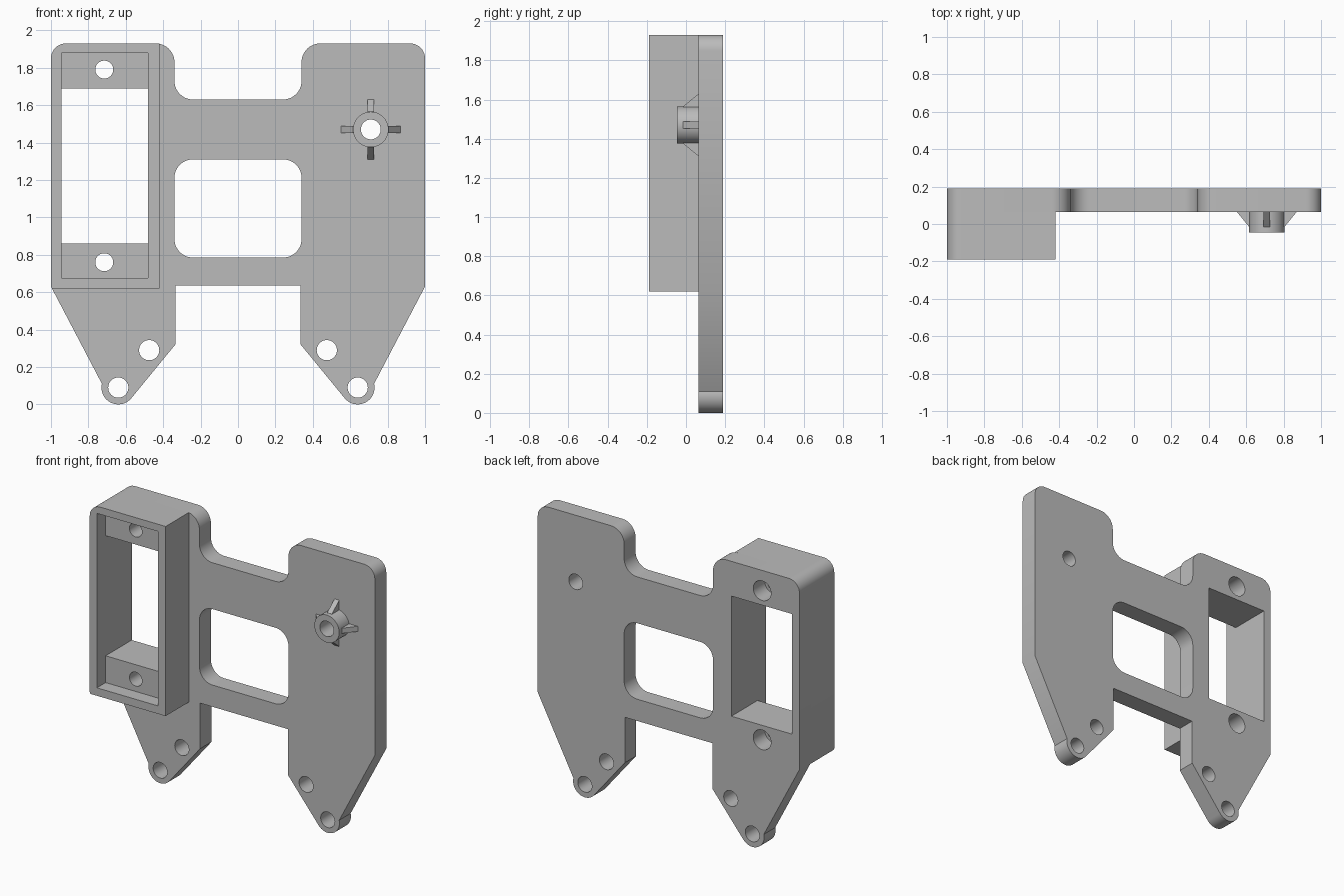
import bpy, bmesh
from math import cos, sin, radians
from mathutils import Matrix

cube = bpy.data.objects.get("Cube")
if cube:
    bpy.data.objects.remove(cube, do_unlink=True)

GREY = (0.5, 0.5, 0.5, 1)
grey = bpy.data.materials.new("plain grey")
grey.use_nodes = True
grey.diffuse_color = GREY
grey.node_tree.nodes["Principled BSDF"].inputs["Base Color"].default_value = GREY

FRONT, SEAT, LEDGE, BACK = -0.19, 0.065, -0.095, 0.19


def arc(x, z, r, start, end, steps=12):
    angles = [radians(start + (end - start) * i / steps) for i in range(steps + 1)]
    return [(x + r * cos(a), z + r * sin(a)) for a in angles]


def circle(x, z, r):
    return arc(x, z, r, 0, 360, 40)[:-1]


def rect(x0, x1, z0, z1):
    return [(x0, z0), (x1, z0), (x1, z1), (x0, z1)]


def prism(name, outline, y0, y1):
    """Extrude an x-z outline along y."""
    bm = bmesh.new()
    face = bm.faces.new([bm.verts.new((x, y0, z)) for x, z in outline])
    ext = bmesh.ops.extrude_face_region(bm, geom=[face])
    moved = [g for g in ext["geom"] if isinstance(g, bmesh.types.BMVert)]
    bmesh.ops.translate(bm, verts=moved, vec=(0, y1 - y0, 0))
    bmesh.ops.recalc_face_normals(bm, faces=bm.faces)
    mesh = bpy.data.meshes.new(name)
    bm.to_mesh(mesh)
    bm.free()
    mesh.materials.append(grey)
    obj = bpy.data.objects.new(name, mesh)
    bpy.context.collection.objects.link(obj)
    return obj


def activate(obj):
    bpy.ops.object.select_all(action="DESELECT")
    obj.select_set(True)
    bpy.context.view_layer.objects.active = obj


def cut(obj, outline, y0, y1):
    cutter = prism("cutter", outline, y0, y1)
    cutter.hide_render = True
    mod = obj.modifiers.new("cut", "BOOLEAN")
    mod.operation, mod.solver, mod.object = "DIFFERENCE", "EXACT", cutter
    activate(obj)
    bpy.ops.object.modifier_apply(modifier=mod.name)
    bpy.data.objects.remove(cutter, do_unlink=True)


def finish(obj):
    activate(obj)
    bpy.ops.object.shade_smooth_by_angle(angle=radians(30))


# Mounting plate: mirrored half outline with a rounded foot and shoulders
half = [(-0.335, 0.635), (-0.335, 0.32)]
half += arc(-0.64, 0.09, 0.09, -40, -193, 20)
half += [(-1, 0.63)]
half += arc(-0.92, 1.85, 0.08, 180, 90)
half += arc(-0.44, 1.83, 0.10, 90, 0)
half += arc(-0.24, 1.73, 0.10, 180, 270)
plate = prism("mounting_plate", half + [(-x, z) for x, z in reversed(half)], SEAT, BACK)

# Rounded central window
window = (arc(0.24, 1.21, 0.1, 0, 90) + arc(-0.24, 1.21, 0.1, 90, 180)
          + arc(-0.24, 0.885, 0.1, 180, 270) + arc(0.24, 0.885, 0.1, 270, 360))
cut(plate, window, 0, 0.3)

# Leg holes
for side in (-1, 1):
    cut(plate, circle(side * 0.475, 0.29, 0.054), 0, 0.3)
    cut(plate, circle(side * 0.64, 0.09, 0.054), 0, 0.3)

# Motor housing: box with a shallow pocket and a deep opening
box = [(-0.995, 0.62), (-1, 0.63)] + arc(-0.92, 1.85, 0.08, 180, 90)
box += [(-0.42, 1.93), (-0.42, 0.62)]
housing = prism("motor_housing", box, FRONT, SEAT)
opening = rect(-0.945, -0.48, 0.86, 1.69)
cut(housing, rect(-0.945, -0.48, 0.675, 1.88), -0.3, LEDGE)
cut(housing, opening, -0.3, 0.3)
cut(plate, opening, -0.3, 0.3)

# Screw holes in the ledges, wider through the plate
for z in (0.76, 1.79):
    cut(housing, circle(-0.715, z, 0.048), -0.3, 0.3)
    cut(plate, circle(-0.715, z, 0.068), 0, 0.3)

# Pivot boss with its bore
BX, BZ = 0.71, 1.47
boss = prism("pivot_boss", circle(BX, BZ, 0.095), -0.045, SEAT)
for part in (boss, plate):
    cut(part, circle(BX, BZ, 0.053), -0.3, 0.3)

# Four tapered ribs around the boss
rib_profile = [(0.08, -SEAT), (0.16, -SEAT), (0.095, 0.015), (0.08, 0.015)]
for i in range(4):
    rib = prism(f"boss_rib_{i + 1}", rib_profile, -0.018, 0.018)
    rib.data.transform(Matrix.Translation((BX, 0, BZ))
                       @ Matrix.Rotation(radians(90 * i), 4, "Y")
                       @ Matrix.Rotation(radians(90), 4, "X"))

for part in (plate, housing, boss):
    finish(part)
